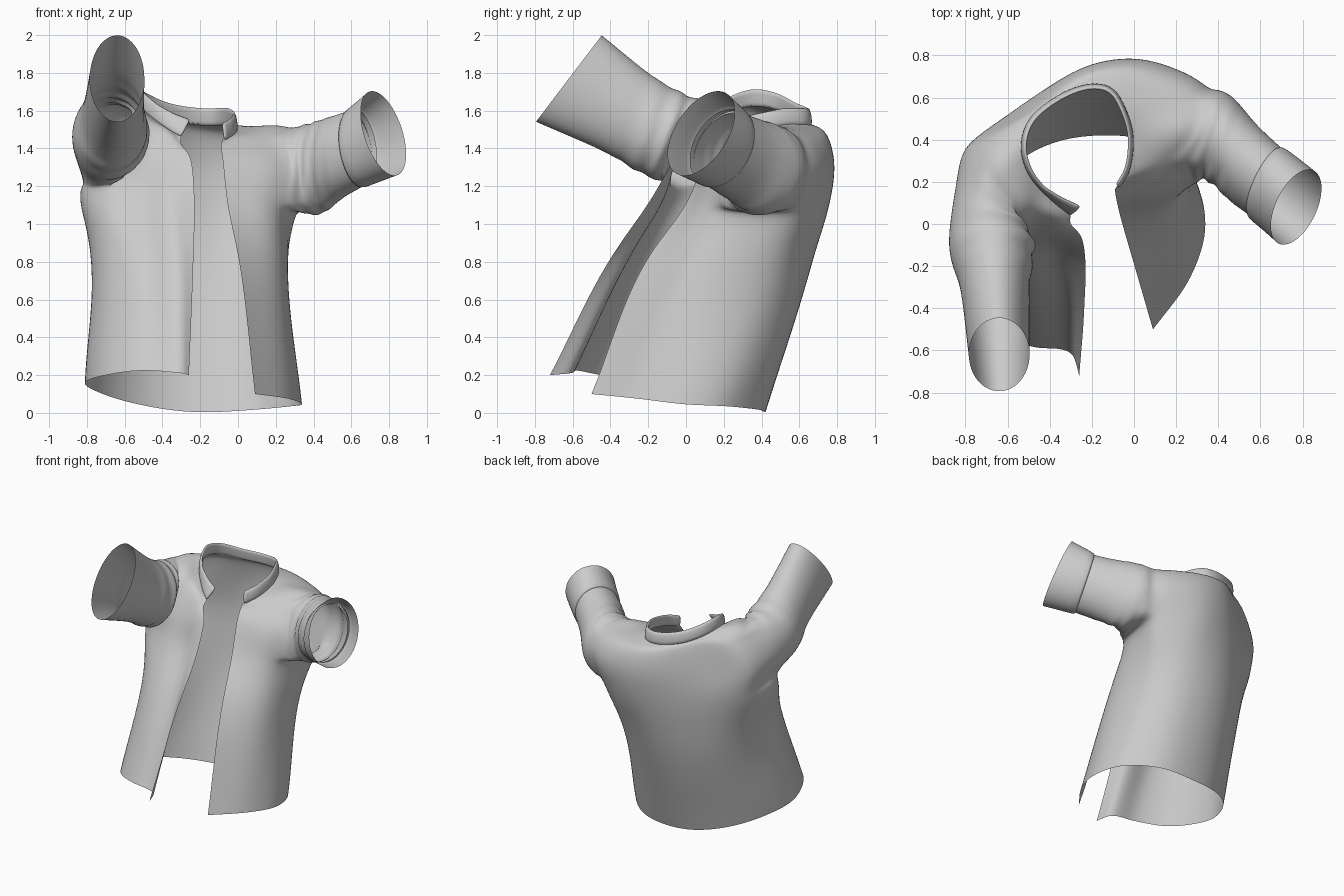
import bpy, bmesh, math
from mathutils import Vector as V

if "Cube" in bpy.data.objects:
    bpy.data.objects.remove(bpy.data.objects["Cube"])

def spline(knots, pts, divs):
    """Smooth curve through pts (cubic Hermite, uneven knots), divs steps per span."""
    n = len(pts)
    slope = [(pts[i + 1] - pts[i]) / (knots[i + 1] - knots[i]) for i in range(n - 1)]
    tan = [slope[0]]
    for i in range(1, n - 1):
        a, b = knots[i] - knots[i - 1], knots[i + 1] - knots[i]
        tan.append((slope[i - 1] * b + slope[i] * a) / (a + b))
    tan.append(slope[-1])
    out = []
    for i in range(n - 1):
        h = knots[i + 1] - knots[i]
        for s in range(divs[i]):
            t = s / divs[i]
            out.append(pts[i] * (2*t**3 - 3*t*t + 1) + tan[i] * h * (t**3 - 2*t*t + t)
                       + pts[i + 1] * (3*t*t - 2*t**3) + tan[i + 1] * h * (t**3 - t*t))
    return out + [pts[-1].copy()]

def finish(bm, name, thickness=0):
    bmesh.ops.recalc_face_normals(bm, faces=bm.faces)
    me = bpy.data.meshes.new(name)
    bm.to_mesh(me)
    bm.free()
    ob = bpy.data.objects.new(name, me)
    bpy.context.collection.objects.link(ob)
    me.polygons.foreach_set("use_smooth", [True] * len(me.polygons))
    if thickness:
        m = ob.modifiers.new("Solidify", 'SOLIDIFY')
        m.thickness, m.offset = thickness, 0
    m = ob.modifiers.new("Subsurf", 'SUBSURF')
    m.levels = m.render_levels = 1
    m.boundary_smooth = 'PRESERVE_CORNERS'

def tilted(plane, pts):
    """Cross-section on a tilted plane z = c + a*x + b*y."""
    c, a, b = plane
    return [V((x, y, c + a * x + b * y)) for x, y in pts]

# Cross-sections, each from the left front edge round the back to the right front edge
hem = [V(p) for p in [(-.26, -.72, .2), (-.30, -.61, .21), (-.5, -.58, .225), (-.7, -.45, .2),
    (-.81, -.2, .165), (-.74, .08, .11), (-.55, .3, .05), (-.2, .42, .003), (.1, .38, .018),
    (.28, .22, .035), (.34, 0, .045), (.27, -.25, .075), (.09, -.5, .1)]]
waist = tilted((.83, -.07, -.05), [(-.235, -.37), (-.32, -.28), (-.5, -.28), (-.68, -.18), (-.78, 0),
    (-.74, .28), (-.56, .51), (-.2, .67), (.07, .63), (.22, .5), (.265, .28), (.22, .02), (0, -.19)])
chest = tilted((1.10, -.1, 0), [(-.23, -.19), (-.35, -.12), (-.5, -.12), (-.7, -.08), (-.83, .06),
    (-.81, .33), (-.57, .54), (-.2, .74), (.08, .74), (.29, .6), (.29, .38), (.2, .12), (-.055, 0)])
blade = tilted((1.33, -.07, 0), [(-.25, -.06), (-.34, -.05), (-.47, -.04), (-.6, -.05), (-.8, .1),
    (-.82, .335), (-.56, .52), (-.2, .76), (.1, .77), (.35, .65), (.36, .42), (.24, .2), (-.08, .1)])
yoke = [V(p) for p in [(-.30, 0, 1.42), (-.36, .03, 1.48), (-.46, .06, 1.53), (-.56, .08, 1.6),
    (-.68, .22, 1.63), (-.70, .38, 1.56), (-.48, .54, 1.54), (-.19, .73, 1.49), (.06, .72, 1.47),
    (.28, .6, 1.47), (.28, .45, 1.51), (.16, .3, 1.46), (-.09, .16, 1.41)]]
neck = [V(p) for p in [(-.30, .05, 1.47), (-.36, .10, 1.5), (-.43, .17, 1.55), (-.49, .25, 1.6),
    (-.52, .35, 1.63), (-.49, .48, 1.61), (-.38, .58, 1.56), (-.2, .65, 1.53), (-.1, .62, 1.53),
    (-.05, .53, 1.53), (-.02, .42, 1.51), (-.03, .28, 1.48), (-.08, .18, 1.45)]]

# Body grid: smooth round each section, then smooth up through the sections
STEP = 4
col_knots = [0]
for a, b in zip(waist, waist[1:]):
    col_knots.append(col_knots[-1] + (b - a).length)
sections = [spline(col_knots, s, [STEP] * 12) for s in (hem, waist, chest, blade, yoke, neck)]
row_divs = [9, 4, 4, 4, 4]
columns = [spline([0, .8, 1.1, 1.35, 1.55, 1.75], list(c), row_divs) for c in zip(*sections)]

bm = bmesh.new()
grid = [[bm.verts.new(p) for p in col] for col in columns]     # grid[column][row]
LOW, HIGH = 13, 21                                             # armhole rows
HOLES = [(3 * STEP, 5 * STEP), (9 * STEP, 11 * STEP)]          # armhole columns
for i in range(len(grid) - 1):
    for j in range(len(grid[0]) - 1):
        if LOW <= j < HIGH and any(a <= i < b for a, b in HOLES):
            continue
        bm.faces.new((grid[i][j], grid[i + 1][j], grid[i + 1][j + 1], grid[i][j + 1]))

def armhole(front, back):
    """Loop of edge verts: bottom middle, back, top, front."""
    d = 1 if back > front else -1
    loop = [grid[i][LOW] for i in range(front, back, d)]
    loop += [grid[back][j] for j in range(LOW, HIGH)]
    loop += [grid[i][HIGH] for i in range(back, front, -d)]
    loop += [grid[front][j] for j in range(HIGH, LOW, -1)]
    k = abs(back - front) // 2
    return loop[k:] + loop[:k]

def ring(centre, up, out, n, scale=1):
    c, u, o = V(centre), V(up) * scale, V(out) * scale
    return [c - u * math.cos(math.tau * k / n) + o * math.sin(math.tau * k / n) for k in range(n)]

def skin(bm, rows):
    for r, s in zip(rows, rows[1:]):
        for k in range(len(r)):
            m = (k + 1) % len(r)
            bm.faces.new((r[k], r[m], s[m], s[k]))

def sleeve(loop, rings, fold):
    """Loft from the armhole through the sleeve rings, with soft folds near the shoulder."""
    n = len(loop)
    targets = [ring(*r[:3], n, r[3] if len(r) > 3 else 1) for r in rings]
    strands = [spline(list(range(len(rings) + 1)), [loop[k].co.copy()] + [t[k] for t in targets],
                      [6] * len(rings)) for k in range(n)]
    rows = [loop]
    for j in range(1, len(strands[0])):
        mid = sum((s[j] for s in strands), V()) / n
        row = []
        for k, s in enumerate(strands):
            side = .5 - .5 * math.sin(math.tau * k / n)        # folds bunch on the inner side
            w = fold * math.exp(-((j - 6) / 4) ** 2) * side * math.sin(j * 2.1 + 3 * math.cos(math.tau * k / n))
            row.append(bm.verts.new(s[j] + (s[j] - mid).normalized() * w))
        rows.append(row)
    skin(bm, rows)
    return rows

holes = [armhole(3 * STEP, 5 * STEP), armhole(11 * STEP, 9 * STEP)]
# Raised left sleeve points forward and up, right sleeve points sideways
left = sleeve(holes[0], [((-.68, -.08, 1.46), (0, .12, .21), (-.2, 0, 0)),
                         ((-.66, -.30, 1.58), (0, .13, .20), (-.165, 0, 0)),
                         ((-.64, -.62, 1.77), (0, .175, .23), (-.145, 0, 0))], .022)
right = sleeve(holes[1], [((.40, .41, 1.29), (-.03, .03, .24), (.06, .2, 0)),
                          ((.525, .285, 1.355), (-.03, .04, .215), (.065, .18, 0)),
                          ((.65, .18, 1.41), (-.03, .06, .205), (.085, .155, 0), .97)], .015)
bmesh.ops.delete(bm, geom=[v for v in bm.verts if not v.link_faces], context='VERTS')
# Relax the square armholes into rounded seams
near = [v for rows in (left, right) for r in rows[:3] for v in r]
for _ in range(2):
    bmesh.ops.smooth_vert(bm, verts=near, factor=.5, use_axis_x=True, use_axis_y=True, use_axis_z=True)
finish(bm, "jacket_body")

# Turned-up cuff on the right sleeve
bm = bmesh.new()
cuff = [((.625, .195, 1.395), (-.03, .06, .20), (.085, .15, 0), .97),
        ((.615, .205, 1.395), (-.03, .06, .205), (.085, .16, 0), 1.03),
        ((.70, .14, 1.44), (-.045, .075, .212), (.095, .155, 0), 1.02),
        ((.77, .08, 1.48), (-.06, .09, .225), (.105, .155, 0), 1.0)]
skin(bm, [[bm.verts.new(p) for p in ring(c, u, o, 32, s)] for c, u, o, s in cuff])
finish(bm, "cuff")

# Stand collar rising from the neckline
bm = bmesh.new()
base = sections[-1]
mid = V((-.26, .38, 0))
rows = [[], [], []]
for i, p in enumerate(base):
    t = i / (len(base) - 1)
    lean = (V((p.x, p.y, 0)) - mid).normalized()
    tip = V((.05, .03, 0)) * max(0, 1 - t * 6)
    for r, (dz, dn) in enumerate([(-.01, .01), (.04, .006), (.085, -.005)]):
        rows[r].append(bm.verts.new(p + V((0, 0, dz)) + lean * dn + tip * r / 2))
for r, s in zip(rows, rows[1:]):
    for i in range(len(r) - 1):
        bm.faces.new((r[i], r[i + 1], s[i + 1], s[i]))
finish(bm, "collar", thickness=.02)
